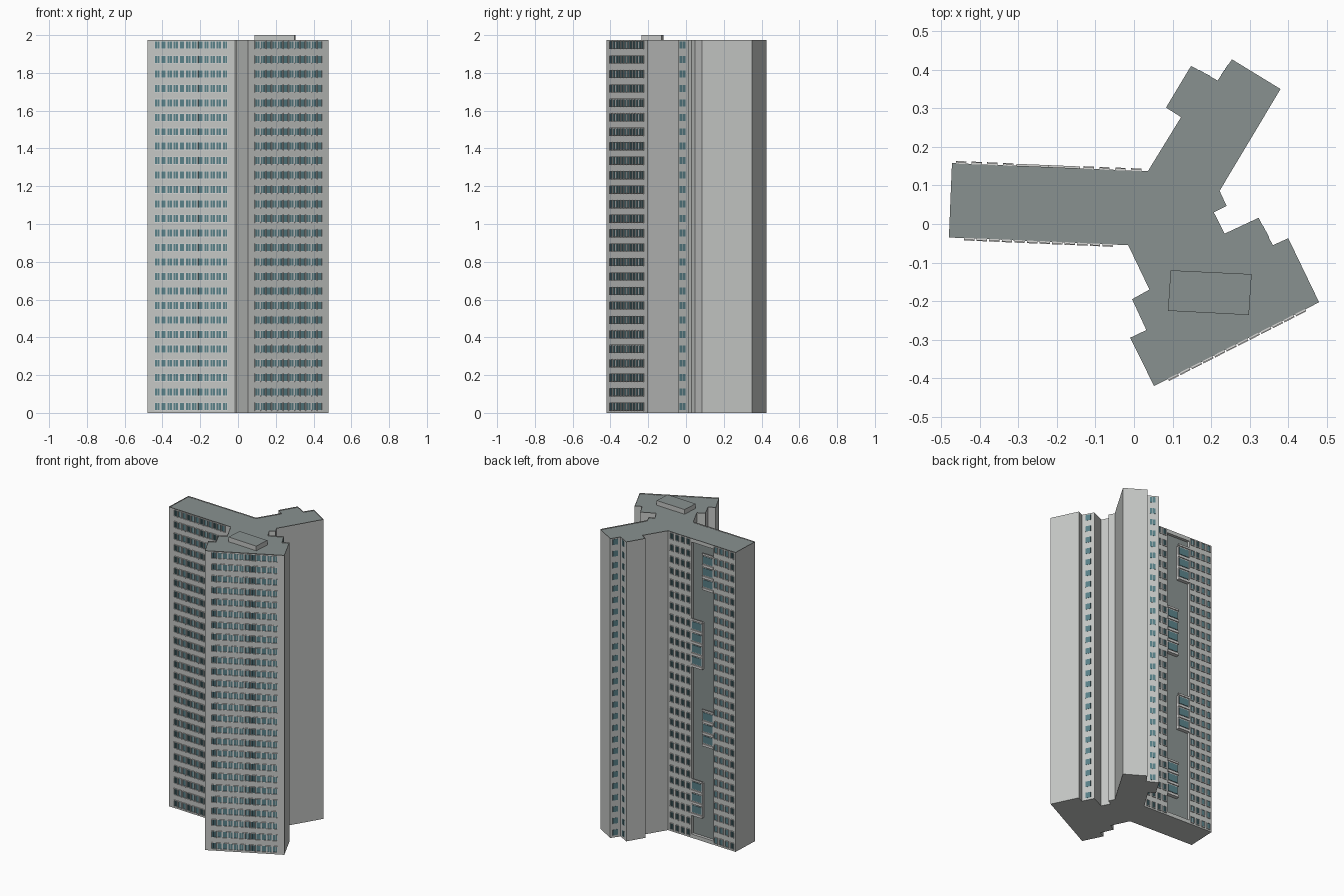
import bpy, bmesh, math
from mathutils import Vector

if "Cube" in bpy.data.objects:
    bpy.data.objects.remove(bpy.data.objects["Cube"])

H = 1.975            # roof edge height
FLOORS = 26
PITCH = 0.0766
FIRST = 0.033        # centre height of the lowest window row


def material(name, rgb):
    m = bpy.data.materials.new(name)
    m.diffuse_color = (*rgb, 1)
    m.use_nodes = True
    m.node_tree.nodes["Principled BSDF"].inputs["Base Color"].default_value = m.diffuse_color
    return m


WALL = material("wall light grey", (0.56, 0.575, 0.56))
ROOF = material("roof grey", (0.25, 0.285, 0.28))
GLASS = material("teal glass", (0.10, 0.22, 0.25))
TRIM = material("pale trim", (0.66, 0.66, 0.65))


def finish(bm, name, *mats):
    me = bpy.data.meshes.new(name)
    bm.to_mesh(me)
    bm.free()
    for m in mats:
        me.materials.append(m)
    ob = bpy.data.objects.new(name, me)
    bpy.context.collection.objects.link(ob)
    return ob


def prism(bm, outline, z0, z1):
    """Closed prism over a counterclockwise outline; returns the top face."""
    lo = [bm.verts.new((x, y, z0)) for x, y in outline]
    hi = [bm.verts.new((x, y, z1)) for x, y in outline]
    n = len(outline)
    for i in range(n):
        j = (i + 1) % n
        bm.faces.new((lo[i], lo[j], hi[j], hi[i]))
    bm.faces.new(lo[::-1])
    return bm.faces.new(hi)


class Face:
    """Wall coordinates: u along the wall, d outward, z up."""

    def __init__(self, a, b):
        self.a = Vector(a)
        v = Vector(b) - self.a
        self.length = v.length
        self.t = v.normalized()
        self.n = Vector((self.t.y, -self.t.x))

    def box(self, bm, u0, u1, d0, d1, z0, z1):
        pts = [self.a + self.t * u + self.n * d
               for u, d in ((u0, d1), (u0, d0), (u1, d0), (u1, d1))]
        prism(bm, [(p.x, p.y) for p in pts][::-1], z0, z1)


# Three-armed footprint, counterclockwise from the west arm
plan = [(-0.48, -0.035), (-0.015, -0.055), (0.04, -0.17), (-0.005, -0.195),
        (0.032, -0.275), (-0.01, -0.295), (0.052, -0.42), (0.48, -0.203),
        (0.40, -0.037), (0.36, -0.055), (0.323, 0.016), (0.235, -0.025),
        (0.207, 0.03), (0.24, 0.047), (0.222, 0.086), (0.38, 0.35),
        (0.254, 0.427), (0.217, 0.372), (0.148, 0.41), (0.083, 0.302),
        (0.122, 0.277), (0.036, 0.137), (-0.472, 0.158)]


def wall(i):
    return Face(plan[i], plan[(i + 1) % len(plan)])


west_front, south_front, west_back = wall(0), wall(6), wall(21)

# Tower body with a low rim around the roof
bm = bmesh.new()
top = prism(bm, plan, 0, H)
bmesh.ops.inset_region(bm, faces=[top], thickness=0.004, use_even_offset=True)
for v in top.verts:
    v.co.z -= 0.006
top.material_index = 1
tower = finish(bm, "tower_body", WALL, ROOF)

# Tall recess in the back of the west arm
R0, R1, DEPTH = 0.176, 0.341, 0.022
bm = bmesh.new()
west_back.box(bm, R0, R1, -DEPTH, 0.05, 0.025, 1.95)
cutter = finish(bm, "recess_cutter", WALL)
cutter.hide_render = True
cutter.hide_viewport = True
cut = tower.modifiers.new("recess", "BOOLEAN")
cut.operation = "DIFFERENCE"
cut.solver = "EXACT"
cut.object = cutter

bm = bmesh.new()
west_back.box(bm, R0, R1, -DEPTH - 0.002, -DEPTH + 0.003, 0.025, 1.95)
finish(bm, "recess_panel", ROOF)

# Stacked window bays that alternate sides within the recess
bays, bay_glass = bmesh.new(), bmesh.new()
MID = (R0 + R1) / 2
for side, z0, floors in ((1, 1.66, 3), (0, 1.13, 4), (1, 0.63, 3), (0, 0.15, 3)):
    u0, u1 = (MID, R1) if side else (R0, MID)
    for k in range(floors):
        z = z0 + k * PITCH
        west_back.box(bays, u0, u1, -DEPTH, -0.002, z, z + PITCH)
        west_back.box(bays, u0, u1, -0.002, 0.005, z, z + 0.016)
        west_back.box(bay_glass, u0 + 0.006, u1 - 0.006, -0.003, 0.001,
                      z + 0.022, z + PITCH - 0.008)
    west_back.box(bays, u0, u1, -0.002, 0.005, z0 + floors * PITCH,
                  z0 + floors * PITCH + 0.012)
finish(bays, "recess_bays", TRIM)
finish(bay_glass, "recess_bay_glass", GLASS)


def window_columns(name, face, centres, w=0.023, h=0.037, frame=True):
    """Two-pane windows on every floor, with raised surrounds."""
    glass, trim = bmesh.new(), bmesh.new()
    for u in centres:
        for f in range(FLOORS):
            z = FIRST + f * PITCH
            z0, z1 = z - h / 2, z + h / 2
            for s in (-1, 1):
                ends = sorted((u + s * 0.001, u + s * w / 2))
                face.box(glass, *ends, -0.001, 0.001, z0, z1)
                if frame:
                    ends = sorted((u + s * w / 2, u + s * (w / 2 + 0.002)))
                    face.box(trim, *ends, -0.001, 0.005, z0, z1)
            if frame:
                face.box(trim, u - w / 2 - 0.002, u + w / 2 + 0.002,
                         -0.001, 0.006, z0 - 0.004, z0)
                face.box(trim, u - w / 2 - 0.002, u + w / 2 + 0.002,
                         -0.001, 0.004, z1, z1 + 0.003)
    finish(glass, name + "_glass", GLASS)
    if frame:
        finish(trim, name + "_frames", TRIM)
    else:
        trim.free()


def spread(a, b, n):
    return [a + (b - a) * i / (n - 1) for i in range(n)]


# Main window facades
window_columns("west_front_windows", west_front, spread(0.053, 0.412, 12))
window_columns("south_windows", south_front, spread(0.055, 0.425, 12), w=0.025)
window_columns("west_back_windows", west_back,
               spread(0.03, R0 - 0.022, 4) + spread(R1 + 0.022, 0.485, 4))

# Single window columns in the corner notches
for label, i in (("east_notch", 9), ("north_notch", 17), ("north_notch_side", 16)):
    f = wall(i)
    window_columns(label, f, [f.length / 2], w=0.034, frame=False)

# Roof machine room
bm = bmesh.new()
room = [(0.088, -0.225), (0.298, -0.236), (0.305, -0.13), (0.095, -0.12)]
prism(bm, room, H - 0.01, 2.0).material_index = 1
finish(bm, "roof_machine_room", WALL, ROOF)
